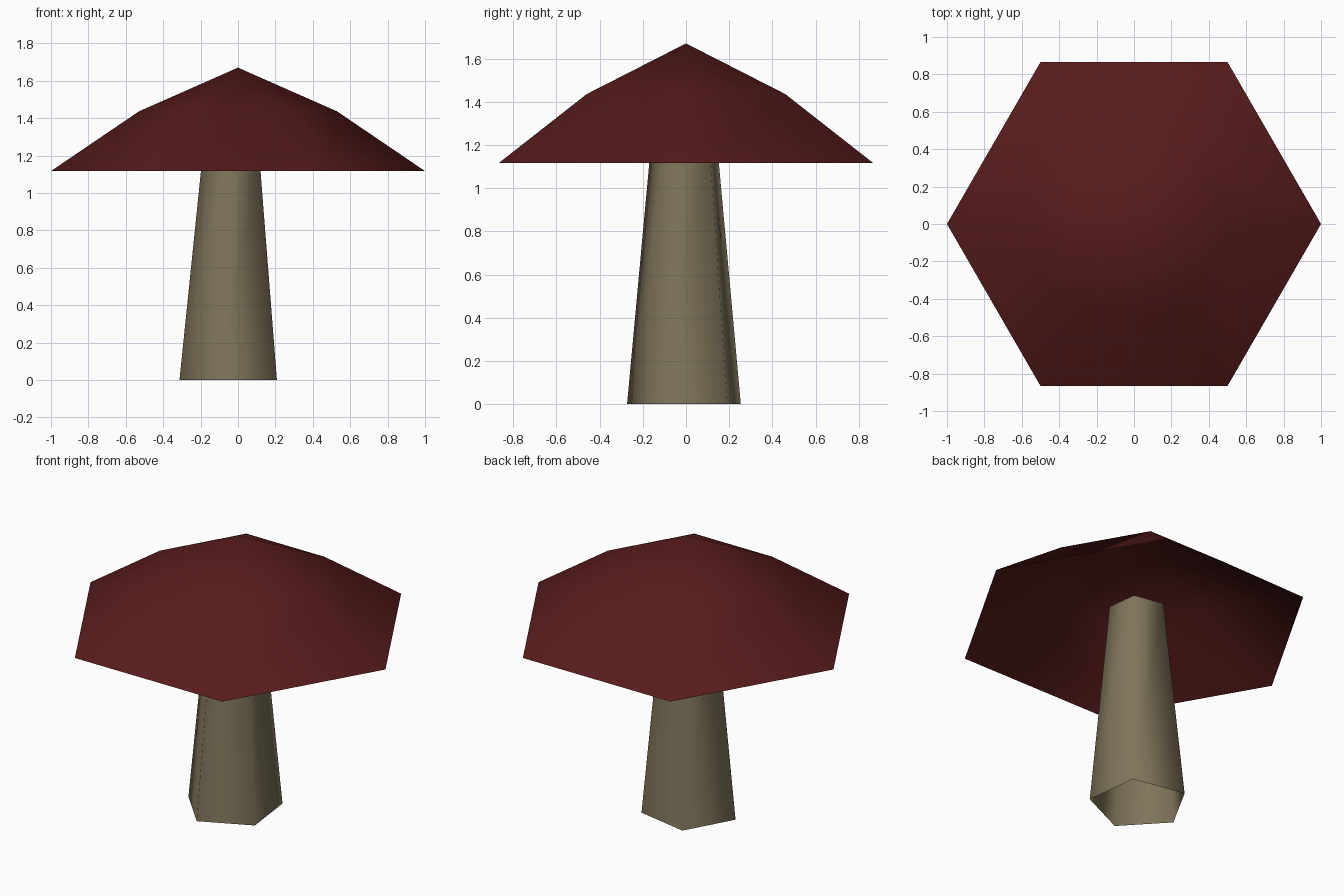
import bpy, bmesh, math

if "Cube" in bpy.data.objects:
    bpy.data.objects.remove(bpy.data.objects["Cube"])


def material(name, rgb):
    m = bpy.data.materials.new(name)
    m.diffuse_color = (*rgb, 1)
    m.use_nodes = True
    m.node_tree.nodes["Principled BSDF"].inputs["Base Color"].default_value = m.diffuse_color
    return m


def ring(bm, sides, radius, z, cx=0, cy=0, turn=0):
    """Regular polygon of vertices at height z."""
    return [bm.verts.new((cx + radius * math.cos(turn + i * math.tau / sides),
                          cy + radius * math.sin(turn + i * math.tau / sides), z))
            for i in range(sides)]


def bridge(bm, low, high):
    n = len(low)
    for i in range(n):
        j = (i + 1) % n
        bm.faces.new((low[i], low[j], high[j], high[i]))


def fan(bm, loop, z):
    tip = bm.verts.new((0, 0, z))
    n = len(loop)
    for i in range(n):
        bm.faces.new((loop[i], loop[(i + 1) % n], tip))


def finish(bm, name, mat):
    mesh = bpy.data.meshes.new(name)
    bm.to_mesh(mesh)
    bm.free()
    mesh.materials.append(mat)
    ob = bpy.data.objects.new(name, mesh)
    bpy.context.collection.objects.link(ob)
    bpy.ops.object.select_all(action='DESELECT')
    ob.select_set(True)
    bpy.context.view_layer.objects.active = ob
    bpy.ops.object.shade_smooth_by_angle(angle=math.radians(85))
    return ob


cap_red = material("dark_red", (0.095, 0.011, 0.011))
stem_tan = material("dull_tan", (0.213, 0.176, 0.103))

# Cap: six-sided open dome, a single hollow shell
bm = bmesh.new()
rim = ring(bm, 6, 1.0, 1.117)
shoulder = ring(bm, 6, 0.53, 1.436)
bridge(bm, rim, shoulder)
fan(bm, shoulder, 1.67)
finish(bm, "cap", cap_red)

# Stem: five-sided tapered tube, open at both ends, reaching up inside the cap
bm = bmesh.new()
turn = math.radians(187)
foot = ring(bm, 5, 0.279, 0.0, -0.036, 0.001, turn)
top = ring(bm, 5, 0.158, 1.247, -0.028, -0.003, turn)
bridge(bm, foot, top)
finish(bm, "stem", stem_tan)
